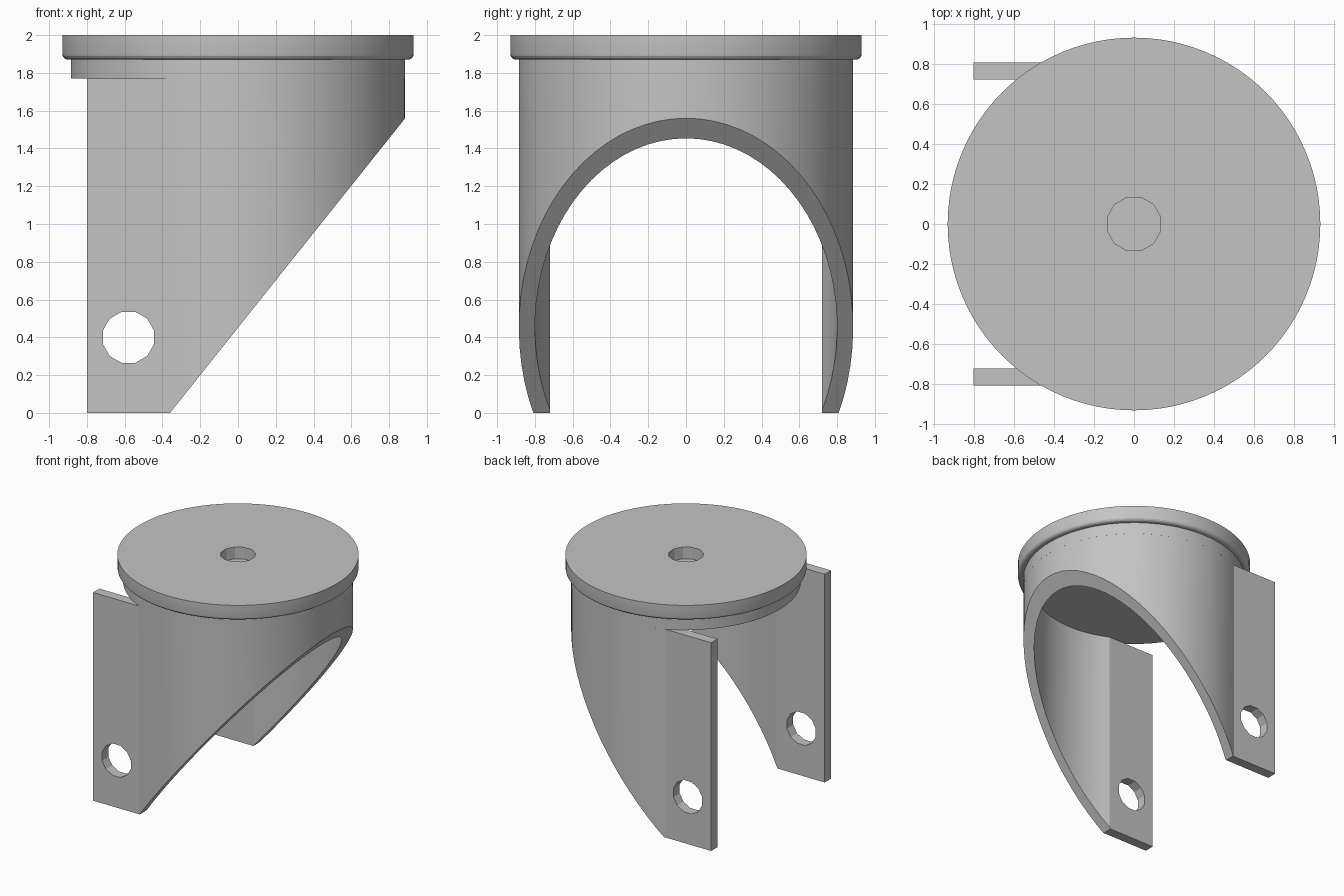
import bpy, bmesh
from math import asin, cos, sin, pi
from mathutils import Matrix, Vector

cube = bpy.data.objects.get("Cube")
if cube:
    bpy.data.objects.remove(cube, do_unlink=True)

grey = bpy.data.materials.new("plain grey")
grey.use_nodes = True
grey.diffuse_color = (0.55, 0.55, 0.55, 1)
grey.node_tree.nodes["Principled BSDF"].inputs["Base Color"].default_value = (0.55, 0.55, 0.55, 1)

OUTER, INNER = 0.885, 0.80        # fork wall radii
LEG_OUT, LEG_IN = 0.805, 0.72     # flat leg faces
LEG_BACK = -0.80
NECK_Z, CAP_Z, TOP_Z = 1.77, 1.87, 2.0


def make_object(name, bm):
    bmesh.ops.recalc_face_normals(bm, faces=bm.faces[:])
    mesh = bpy.data.meshes.new(name)
    bm.to_mesh(mesh)
    bm.free()
    obj = bpy.data.objects.new(name, mesh)
    bpy.context.collection.objects.link(obj)
    mesh.materials.append(grey)
    return obj


def cylinder_bm(radius, depth, centre, sides, turn=Matrix()):
    bm = bmesh.new()
    bmesh.ops.create_cone(bm, cap_ends=True, segments=sides, radius1=radius,
                          radius2=radius, depth=depth,
                          matrix=Matrix.Translation(centre) @ turn)
    return bm


def activate(obj):
    bpy.ops.object.select_all(action='DESELECT')
    obj.select_set(True)
    bpy.context.view_layer.objects.active = obj


def cut(obj, cutter):
    cutter.hide_render = True
    mod = obj.modifiers.new("hole", 'BOOLEAN')
    mod.operation = 'DIFFERENCE'
    mod.solver = 'EXACT'
    mod.object = cutter
    activate(obj)
    bpy.ops.object.modifier_apply(modifier=mod.name)
    bpy.data.objects.remove(cutter, do_unlink=True)


def arc(radius, leg_y, steps=48):
    end = pi - asin(leg_y / radius)
    angles = [end * (2 * i / steps - 1) for i in range(steps + 1)]
    return [(radius * cos(a), radius * sin(a)) for a in angles]


# Fork: U-shaped wall with two flat legs, cut off by a sloping plane
profile = ([(LEG_BACK, -LEG_OUT)] + arc(OUTER, LEG_OUT) + [(LEG_BACK, LEG_OUT)]
           + [(LEG_BACK, LEG_IN)] + arc(INNER, LEG_IN)[::-1] + [(LEG_BACK, -LEG_IN)])
bm = bmesh.new()
base = bm.faces.new([bm.verts.new((x, y, 0)) for x, y in profile])
walls = bmesh.ops.extrude_face_region(bm, geom=[base], use_keep_orig=True)
bmesh.ops.translate(bm, vec=(0, 0, NECK_Z),
                    verts=[v for v in walls["geom"] if isinstance(v, bmesh.types.BMVert)])
bmesh.ops.bisect_plane(bm, geom=bm.verts[:] + bm.edges[:] + bm.faces[:],
                       plane_co=(-0.36, 0, 0), plane_no=Vector((1.56, 0, -1.245)).normalized(),
                       clear_outer=True)
bmesh.ops.holes_fill(bm, edges=[e for e in bm.edges if e.is_boundary], sides=0)
fork = make_object("fork", bm)

# Axle holes through both legs
turn = Matrix.Rotation(pi / 2, 4, 'X') @ Matrix.Rotation(pi / 12, 4, 'Z')
cut(fork, make_object("axle_cutter", cylinder_bm(0.14, 3, (-0.58, 0, 0.4), 12, turn)))

# Neck disc closing the top of the fork
neck = make_object("neck", cylinder_bm(OUTER, CAP_Z - NECK_Z, (0, 0, (CAP_Z + NECK_Z) / 2), 96))

# Cap plate with a rounded lower rim and a shallow centre hole
bm = cylinder_bm(0.93, TOP_Z - CAP_Z, (0, 0, (TOP_Z + CAP_Z) / 2), 96)
rim = [e for e in bm.edges if all(v.co.z < CAP_Z + 0.01 for v in e.verts)]
bmesh.ops.bevel(bm, geom=rim, offset=0.03, segments=4, profile=0.5, affect='EDGES')
cap = make_object("cap_plate", bm)
cut(cap, make_object("bolt_cutter", cylinder_bm(0.137, 0.2, (0, 0, TOP_Z), 12,
                                                Matrix.Rotation(pi / 12, 4, 'Z'))))

for obj in (fork, neck, cap):
    activate(obj)
    bpy.ops.object.shade_smooth_by_angle(angle=pi / 9)
